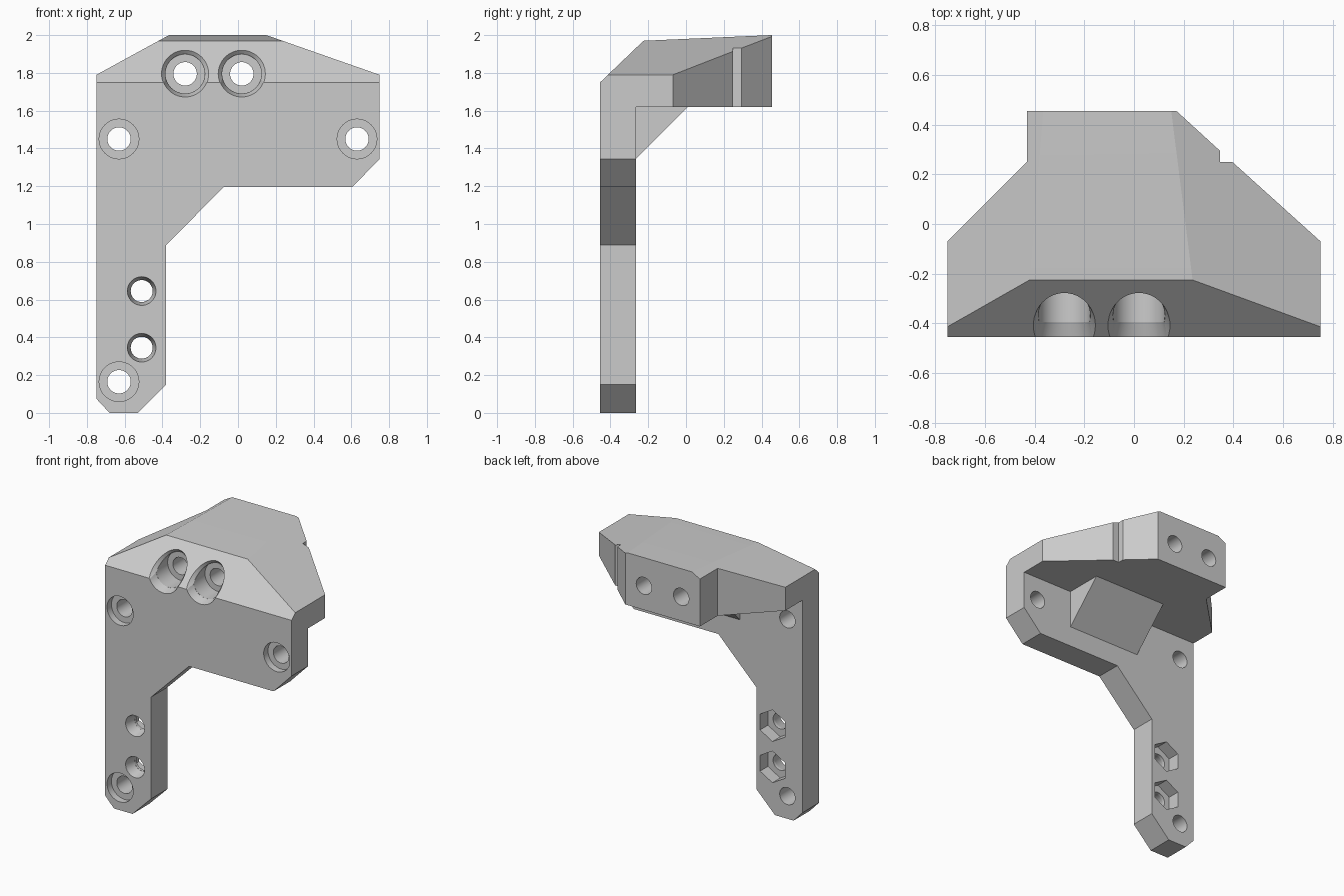
import bpy, bmesh, math

if "Cube" in bpy.data.objects:
    bpy.data.objects.remove(bpy.data.objects["Cube"])

grey = bpy.data.materials.new("light grey")
grey.diffuse_color = (0.6, 0.6, 0.6, 1)
grey.use_nodes = True
grey.node_tree.nodes["Principled BSDF"].inputs["Base Color"].default_value = grey.diffuse_color


def make(name, bm):
    bmesh.ops.recalc_face_normals(bm, faces=bm.faces)
    me = bpy.data.meshes.new(name)
    bm.to_mesh(me)
    bm.free()
    me.materials.append(grey)
    ob = bpy.data.objects.new(name, me)
    bpy.context.collection.objects.link(ob)
    return ob


def loft(name, ring_a, ring_b):
    """Closed solid between two matching rings of points."""
    bm = bmesh.new()
    a = [bm.verts.new(p) for p in ring_a]
    b = [bm.verts.new(p) for p in ring_b]
    bm.faces.new(a)
    bm.faces.new(b[::-1])
    n = len(a)
    for i in range(n):
        bm.faces.new((a[i], b[i], b[(i + 1) % n], a[(i + 1) % n]))
    return make(name, bm)


def prism(name, axis, pts, lo, hi):
    """Extrude a 2D outline along x, y or z."""
    put = {"x": lambda p, d: (d, *p),
           "y": lambda p, d: (p[0], d, p[1]),
           "z": lambda p, d: (*p, d)}[axis]
    return loft(name, [put(p, lo) for p in pts], [put(p, hi) for p in pts])


def bore(x, z, y0, y1, r0, r1=None, sides=48, shear=0.0):
    """Round or hexagonal cutter along y; shear leans its ends."""
    def ring(y, r):
        out = []
        for i in range(sides):
            t = math.tau * i / sides
            dz = r * math.cos(t)
            out.append((x + r * math.sin(t), y + shear * dz, z + dz))
        return out
    return loft("cutter", ring(y0, r0), ring(y1, r1 or r0))


def combine(target, other, op):
    m = target.modifiers.new("bool", "BOOLEAN")
    m.operation, m.object, m.solver = op, other, "EXACT"
    bpy.context.view_layer.objects.active = target
    bpy.ops.object.modifier_apply(modifier=m.name)
    bpy.data.objects.remove(other, do_unlink=True)


FRONT, BACK = -0.455, -0.265

# Head: plan outline trimmed by its front and side profiles
body = prism("mount_bracket", "z", [
    (-0.75, FRONT), (0.75, FRONT), (0.75, -0.07), (0.395, 0.25), (0.345, 0.25),
    (0.345, 0.295), (0.17, 0.455), (-0.43, 0.455), (-0.43, 0.25), (-0.75, -0.07)],
    1.62, 2.1)
combine(body, prism("front_profile", "y", [
    (-0.9, 1.5), (0.9, 1.5), (0.9, 1.737), (0.15, 2.0), (-0.365, 2.0), (-0.9, 1.708)],
    -0.7, 0.7), "INTERSECT")
combine(body, prism("side_profile", "x", [
    (-0.555, 1.5), (0.7, 1.5), (0.7, 2.011), (-0.225, 1.97), (-0.555, 1.654)],
    -1, 1), "INTERSECT")

# Plate with the long leg, overlapping into the head
combine(body, prism("plate", "y", [
    (-0.75, 0.075), (-0.68, 0), (-0.53, 0), (-0.38, 0.15), (-0.38, 0.89),
    (-0.075, 1.195), (0.605, 1.195), (0.75, 1.345), (0.75, 1.70), (-0.75, 1.70)],
    FRONT, BACK), "UNION")

# Sloped rib under the head
combine(body, prism("rib", "x", [
    (-0.30, 1.31), (BACK, 1.345), (0.01, 1.62), (0.01, 1.66), (-0.30, 1.66)],
    -0.25, 0.34), "UNION")

cutters = []
# Corner screw holes with shallow counterbores
for x, z in ((-0.63, 1.45), (0.63, 1.45), (-0.63, 0.165)):
    cutters += [bore(x, z, -0.6, 0.0, 0.062), bore(x, z, -0.6, FRONT + 0.05, 0.105)]
# Leg bolt holes: tapered mouth in front, hexagonal nut pocket behind
for z in (0.345, 0.645):
    cutters += [bore(-0.51, z, -0.6, 0.0, 0.058),
                bore(-0.51, z, FRONT - 0.001, FRONT + 0.08, 0.076, 0.0585),
                bore(-0.51, z, BACK - 0.09, 0.0, 0.115, sides=6)]
# Long bolt holes through the head, with bevelled mouths on the slope
for x in (-0.28, 0.02):
    cutters += [bore(x, 1.795, -0.6, 0.6, 0.062),
                bore(x, 1.795, -0.6, -0.26, 0.104),
                bore(x, 1.795, FRONT - 0.001, FRONT + 0.06, 0.123, 0.1045),
                bore(x, 1.795, -0.41, -0.37, 0.126, 0.1045, shear=1.045)]
for c in cutters:
    combine(body, c, "DIFFERENCE")

bpy.ops.object.select_all(action="DESELECT")
body.select_set(True)
bpy.context.view_layer.objects.active = body
bpy.ops.object.shade_smooth_by_angle(angle=math.radians(15))
